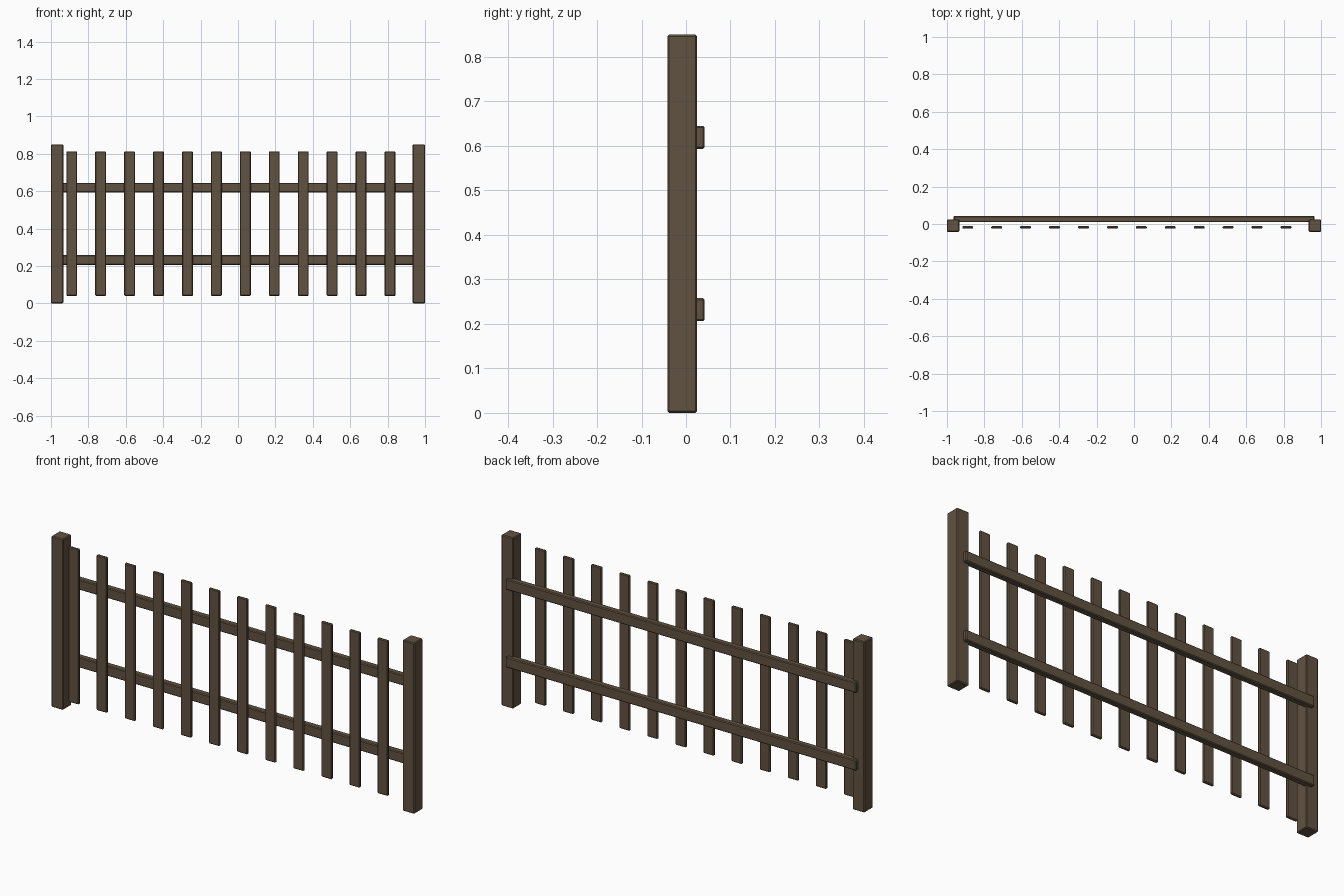
import bpy

if "Cube" in bpy.data.objects:
    bpy.data.objects.remove(bpy.data.objects["Cube"])

wood = bpy.data.materials.new("dark_wood")
wood.diffuse_color = (0.12, 0.085, 0.053, 1)
wood.use_nodes = True
wood.node_tree.nodes["Principled BSDF"].inputs["Base Color"].default_value = wood.diffuse_color


def board(name, x, y, z, bevel):
    """Box between (min, max) pairs with a small chamfer on its edges."""
    spans = (x, y, z)
    bpy.ops.mesh.primitive_cube_add(size=1, location=[(a + b) / 2 for a, b in spans])
    ob = bpy.context.object
    ob.name = name
    ob.scale = [b - a for a, b in spans]
    bpy.ops.object.transform_apply(location=False, rotation=False, scale=True)
    mod = ob.modifiers.new("chamfer", "BEVEL")
    mod.width = bevel
    mod.segments = 1
    ob.data.materials.append(wood)
    return ob


# End posts
board("left_post", (-1, -0.934), (-0.042, 0.025), (0, 0.85), 0.004)
board("right_post", (0.934, 1), (-0.042, 0.025), (0, 0.85), 0.004)

# Horizontal rails fixed at the back
for name, z in (("lower_rail", 0.232), ("upper_rail", 0.619)):
    board(name, (-0.965, 0.965), (0.01, 0.042), (z - 0.026, z + 0.026), 0.004)

# Evenly spaced pickets in front of the rails
for i in range(12):
    x = -0.889 + i * 0.1547
    board(f"picket_{i + 1}", (x - 0.029, x + 0.029), (-0.025, -0.011), (0.04, 0.813), 0.004)
